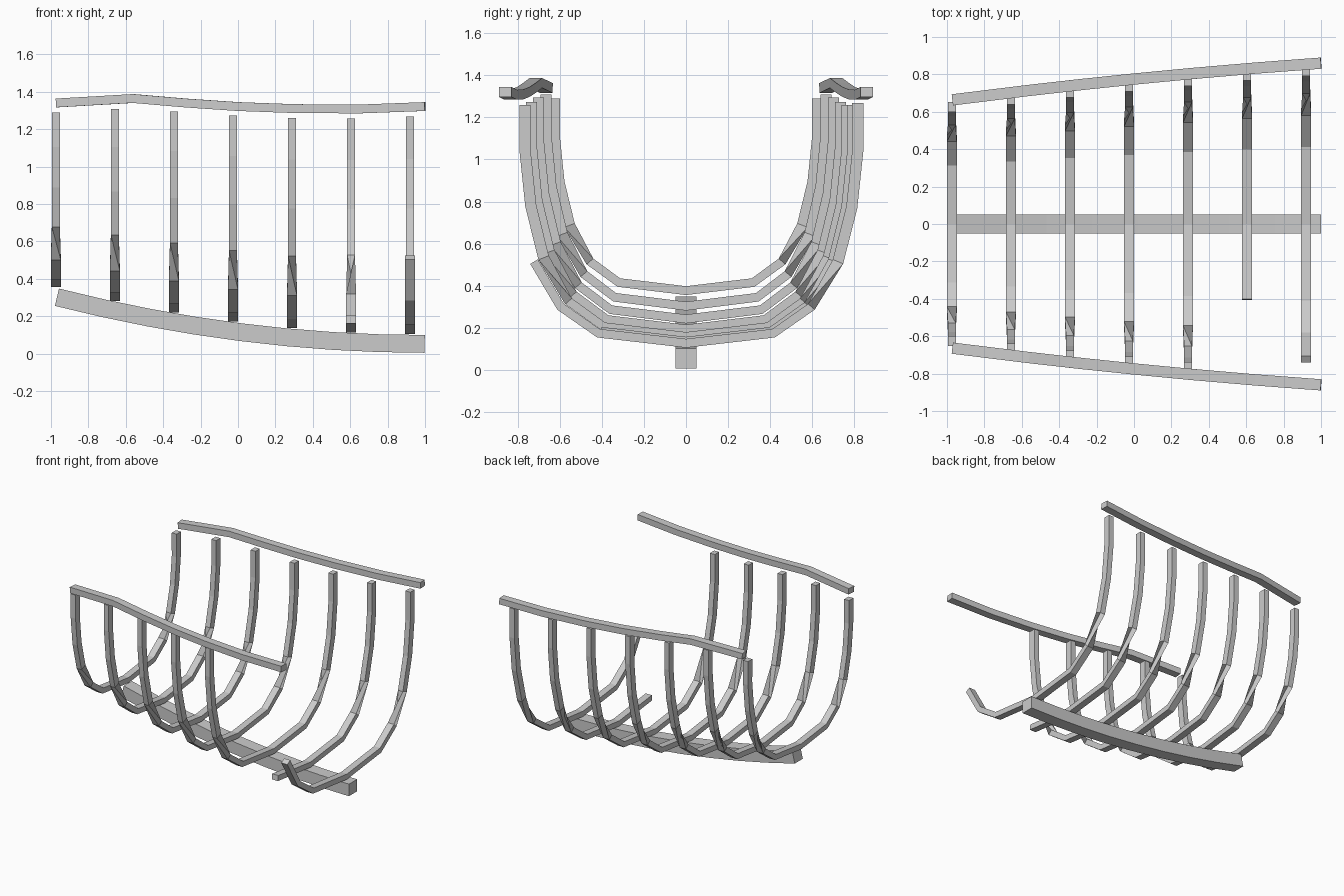
import bpy, bmesh
from mathutils import Vector

if "Cube" in bpy.data.objects:
    bpy.data.objects.remove(bpy.data.objects["Cube"])


def beam(name, path, width, height):
    """Rectangular timber swept along a path; steep parts swap reference axis, twisting the section."""
    pts = [Vector(p) for p in path]
    bm = bmesh.new()
    rings = []
    for i, p in enumerate(pts):
        t = (pts[min(i + 1, len(pts) - 1)] - pts[max(i - 1, 0)]).normalized()
        up = Vector((0, 0, 1)) if abs(t.z) < 0.88 else Vector((1, 0, 0))
        side = t.cross(up).normalized()
        nor = side.cross(t)
        rings.append([bm.verts.new(p + side * width / 2 * a + nor * height / 2 * b)
                      for a, b in ((-1, -1), (1, -1), (1, 1), (-1, 1))])
    for r, s in zip(rings, rings[1:]):
        for k in range(4):
            m = (k + 1) % 4
            bm.faces.new((r[k], r[m], s[m], s[k]))
    bm.faces.new(rings[0][::-1])
    bm.faces.new(rings[-1])
    bmesh.ops.recalc_face_normals(bm, faces=bm.faces)
    mesh = bpy.data.meshes.new(name)
    bm.to_mesh(mesh)
    bm.free()
    ob = bpy.data.objects.new(name, mesh)
    bpy.context.collection.objects.link(ob)
    return ob


# Hull lines
SHEER = [(-0.97, 1.34), (-0.56, 1.364), (-0.28, 1.34), (0, 1.321),
         (0.3, 1.31), (0.65, 1.308), (1.0, 1.321)]


def keel_z(x):
    return 0.052 + 0.25 * ((1 - x) / 1.97) ** 2


def rail_y(x):
    return 0.775 + 0.1 * x - 0.015 * x * x


def rail_z(x):
    for (x0, z0), (x1, z1) in zip(SHEER, SHEER[1:]):
        if x <= x1:
            return z0 + (z1 - z0) * (x - x0) / (x1 - x0)


# Keel
keel_x = [-0.968 + 1.966 * i / 8 for i in range(9)]
beam("keel", [(x, 0, keel_z(x)) for x in keel_x], 0.1, 0.095)

# Top rails
for label, s in (("left", -1), ("right", 1)):
    beam(label + "_top_rail", [(x, s * rail_y(x), z) for x, z in SHEER], 0.06, 0.047)

# Ribs: half profile as fractions of half-breadth and depth
HALF = [(0, 0), (0.51, 0.042), (0.73, 0.152), (0.885, 0.34),
        (0.965, 0.565), (1, 0.80), (1, 1)]
# The last two ribs are broken off on the near side
near_points = [6, 6, 6, 6, 6, 1, 3]
for i, n in enumerate(near_points):
    x = -0.974 + 0.3157 * i
    half_breadth = rail_y(x) - 0.037
    base = keel_z(x) + 0.073
    depth = rail_z(x) - 0.05 - base
    profile = [(-a, b) for a, b in HALF[n:0:-1]] + HALF
    beam("rib_%d" % (i + 1),
         [(x, a * half_breadth, base + b * depth) for a, b in profile], 0.053, 0.042)
